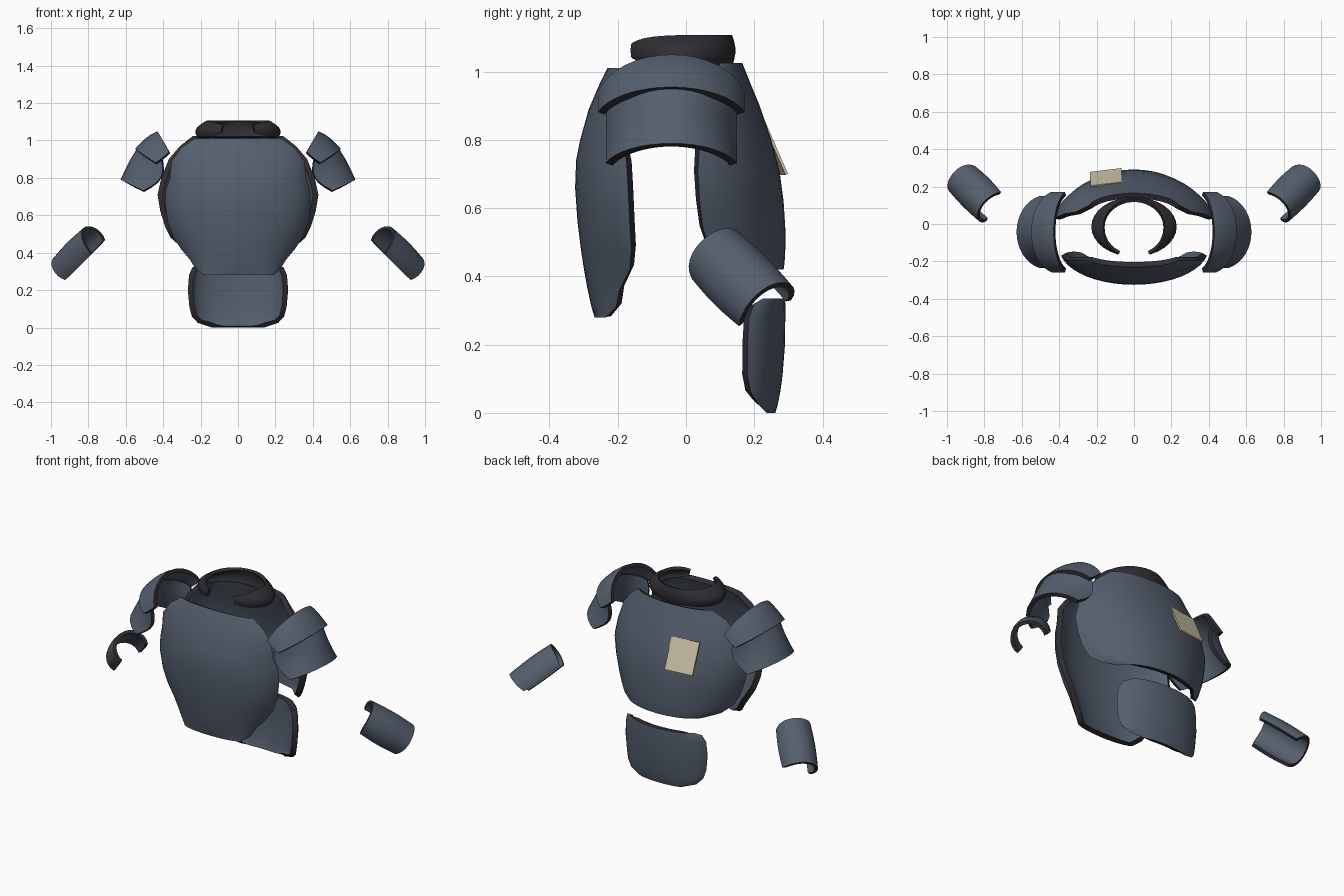
import bpy
from math import sin, cos, pi, radians
from mathutils import Vector, Matrix

if "Cube" in bpy.data.objects:
    bpy.data.objects.remove(bpy.data.objects["Cube"])


def material(name, rgb):
    m = bpy.data.materials.new(name)
    m.diffuse_color = (*rgb, 1)
    m.use_nodes = True
    m.node_tree.nodes["Principled BSDF"].inputs["Base Color"].default_value = m.diffuse_color
    return m


GREY = material("slate_grey", (0.09, 0.114, 0.155))
DARK = material("dark_trim", (0.028, 0.028, 0.034))
TAN = material("tan_patch", (0.60, 0.54, 0.38))


def shell(name, point, us, vs, outward, thick=0.025, mirror=False, mats=(GREY, DARK)):
    """Thick plate swept over a parameter grid, with its edge in the trim colour."""
    verts = [Vector(point(u, v)) for v in vs for u in us]
    n = len(us)
    faces = [(j * n + i, j * n + i + 1, (j + 1) * n + i + 1, (j + 1) * n + i)
             for j in range(len(vs) - 1) for i in range(n - 1)]
    # Make the faces point away from the body
    total = Vector()
    for a, b, c, d in faces:
        total += (verts[c] - verts[a]).cross(verts[d] - verts[b])
    if total.dot(Vector(outward)) < 0:
        faces = [f[::-1] for f in faces]
    mesh = bpy.data.meshes.new(name)
    mesh.from_pydata(verts, [], faces)
    for m in mats:
        mesh.materials.append(m)
    ob = bpy.data.objects.new(name, mesh)
    bpy.context.collection.objects.link(ob)
    s = ob.modifiers.new("thickness", 'SOLIDIFY')
    s.thickness, s.offset = thick, -1
    s.material_offset_rim = len(mats) - 1
    if mirror:
        mm = ob.modifiers.new("mirror", 'MIRROR')
        mm.use_mirror_merge = False
    bpy.ops.object.select_all(action='DESELECT')
    ob.select_set(True)
    bpy.context.view_layer.objects.active = ob
    bpy.ops.object.convert(target='MESH')
    bpy.ops.object.shade_smooth_by_angle(angle=radians(42))
    return ob


def span(a, b, n):
    return [a + (b - a) * i / n for i in range(n + 1)]


def body_plate(name, rows, outward, thick=0.03):
    """Curved plate from rows of (height, half width, middle y, edge y)."""
    def point(u, v):
        z, w, yc, ye = rows[v]
        a = radians(78)
        k = (cos(u * a) - cos(a)) / (1 - cos(a))
        return w * sin(u * a) / sin(a), ye + (yc - ye) * k, z
    return shell(name, point, span(-1, 1, 20), range(len(rows)), outward, thick)


# Torso plates
body_plate("chest_plate", [
    (1.01, 0.235, -0.23, -0.195), (0.96, 0.305, -0.255, -0.195),
    (0.89, 0.355, -0.285, -0.195), (0.80, 0.365, -0.31, -0.19),
    (0.74, 0.385, -0.322, -0.175), (0.66, 0.39, -0.325, -0.17),
    (0.56, 0.375, -0.318, -0.165), (0.48, 0.345, -0.308, -0.16),
    (0.42, 0.305, -0.299, -0.165), (0.36, 0.255, -0.288, -0.195),
    (0.31, 0.225, -0.277, -0.205), (0.28, 0.185, -0.268, -0.235)], (0, -1, 0))

body_plate("back_plate", [
    (1.025, 0.24, 0.165, 0.10), (0.97, 0.31, 0.187, 0.065),
    (0.90, 0.37, 0.216, 0.055), (0.80, 0.41, 0.25, 0.04),
    (0.71, 0.43, 0.274, 0.035), (0.62, 0.415, 0.286, 0.04),
    (0.54, 0.39, 0.291, 0.05), (0.48, 0.36, 0.291, 0.07),
    (0.44, 0.315, 0.289, 0.12), (0.42, 0.25, 0.286, 0.18)], (0, 1, 0))

body_plate("lower_back_plate", [
    (0.335, 0.21, 0.29, 0.225), (0.32, 0.245, 0.291, 0.20),
    (0.28, 0.262, 0.291, 0.185), (0.20, 0.268, 0.29, 0.18),
    (0.11, 0.26, 0.283, 0.18), (0.06, 0.247, 0.276, 0.19),
    (0.025, 0.215, 0.269, 0.212), (0.0, 0.14, 0.262, 0.237)], (0, 1, 0))


# Open neck collar, leaning inward at the sides
def collar_point(u, v):
    w = 0.5 + (v - 0.5) * (1 - 0.55 * abs(u) ** 6)
    a = u * radians(157)
    bulge = sin(pi * w)
    rx = 0.215 + (0.165 - 0.215) * w + 0.035 * bulge
    ry = 0.15 + 0.01 * bulge
    return rx * sin(a), -0.015 + ry * cos(a), 1.015 + 0.093 * w


shell("neck_collar", collar_point, span(-1, 1, 28), span(0, 1, 5), (0, 1, 0), 0.018, mats=(DARK,))


# Shoulder armour: arched plates tilted down and outward
def shoulder(name, inner, outer, drop_dir, drop, radius, swell, pinch):
    def point(u, v):
        a = radians(75)
        w = 0.4 + (v - 0.4) * (1 - pinch * u * u)
        d = drop * (1 + swell * sin(pi * v)) * (1 - cos(u * a)) / (1 - cos(a))
        x = inner[0] + (outer[0] - inner[0]) * w + drop_dir[0] * d
        z = inner[1] + (outer[1] - inner[1]) * w + drop_dir[1] * d
        z += 0.012 * sin(pi * v)
        return x, -0.043 + radius * sin(u * a) / sin(a), z
    return shell(name, point, span(-1, 1, 16), span(0, 1, 6), (1, 0, 1), 0.022, mirror=True)


shoulder("upper_shoulder_plates", (0.43, 1.05), (0.55, 0.955), (-0.64, -0.77), 0.125, 0.215, 0.1, 0.4)
shoulder("lower_shoulder_plates", (0.53, 0.97), (0.628, 0.79), (-0.88, -0.47), 0.135, 0.192, 0.4, 0.05)

# Forearm guards: open tubes pointing out, back and down
AXIS = Vector((1, 1, -1)).normalized()
OUT = Vector((1, 0, 1)).normalized()
SIDE = AXIS.cross(OUT)


def guard_point(u, v):
    a = u * radians(108)
    r = 0.098 + 0.006 * sin(pi * (v + 1) / 2)
    along = 0.138 * v * (1 - 0.14 * u ** 4)
    return Vector((0.838, 0.163, 0.382)) + AXIS * along + (OUT * cos(a) + SIDE * sin(a)) * r


shell("forearm_guards", guard_point, span(-1, 1, 16), span(-1, 1, 6), OUT, 0.018, mirror=True)

# Cloth patch lying on the back plate
across = Vector((1, 0.12, 0)).normalized()
upward = Vector((0.02, -0.40, 0.92)).normalized()
centre = Vector((-0.15, 0.252, 0.785))
shell("back_patch", lambda u, v: centre + across * u * 0.085 + upward * v * 0.092,
      (-1, 1), (-1, 1), (0, 1, 0.4), 0.008, mats=(TAN,))
